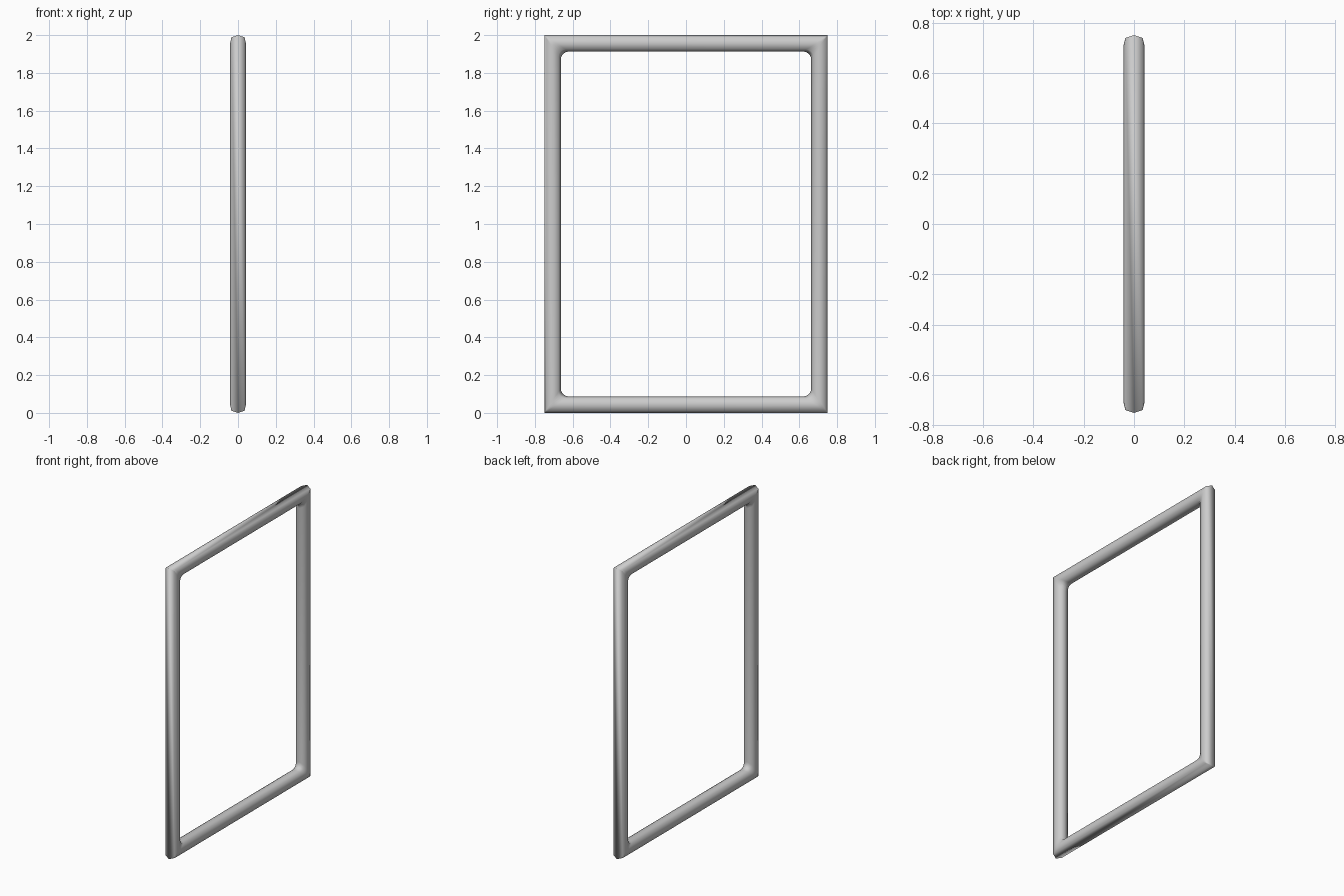
import bpy, bmesh, math

if "Cube" in bpy.data.objects:
    bpy.data.objects.remove(bpy.data.objects["Cube"])

HALF_Y, HALF_Z = 0.7065, 0.9565   # centreline of the rectangular tube
R = 0.0435                        # tube radius
FILLET, SEG = 0.042, 4            # inner corner rounding

# Eight-sided tube section: (outward offset, x)
section = [(R, 0), (0.032, 0.034), (0, 0.0425), (-0.032, 0.032),
           (-R, 0), (-0.032, -0.032), (0, -0.0425), (0.032, -0.034)]


def corner_loop(u):
    """Points of one rectangle loop; corners are sharp outside, rounded inside."""
    r = FILLET * (R - u) / (2 * R)
    points = []
    for q, (sy, sz) in enumerate([(1, 1), (-1, 1), (-1, -1), (1, -1)]):
        for i in range(SEG + 1):
            a = math.pi / 2 * (q + i / SEG)
            points.append((sy * (HALF_Y + u - r) + r * math.cos(a),
                           sz * (HALF_Z + u - r) + r * math.sin(a)))
    return points


# Frame: sweep the section around the rectangle
bm = bmesh.new()
loops = [[bm.verts.new((x, y, z + 1.0)) for y, z in corner_loop(u)]
         for u, x in section]
for k, a in enumerate(loops):
    b = loops[(k + 1) % len(loops)]
    for i in range(len(a)):
        j = (i + 1) % len(a)
        bm.faces.new((a[i], a[j], b[j], b[i]))
bmesh.ops.remove_doubles(bm, verts=bm.verts, dist=1e-5)
bmesh.ops.recalc_face_normals(bm, faces=bm.faces)
mesh = bpy.data.meshes.new("rectangular_frame")
bm.to_mesh(mesh)
bm.free()
frame = bpy.data.objects.new("rectangular_frame", mesh)
bpy.context.collection.objects.link(frame)

# Smooth shading with crisp outer corners
bpy.context.view_layer.objects.active = frame
frame.select_set(True)
bpy.ops.object.shade_smooth_by_angle(angle=math.radians(62))
